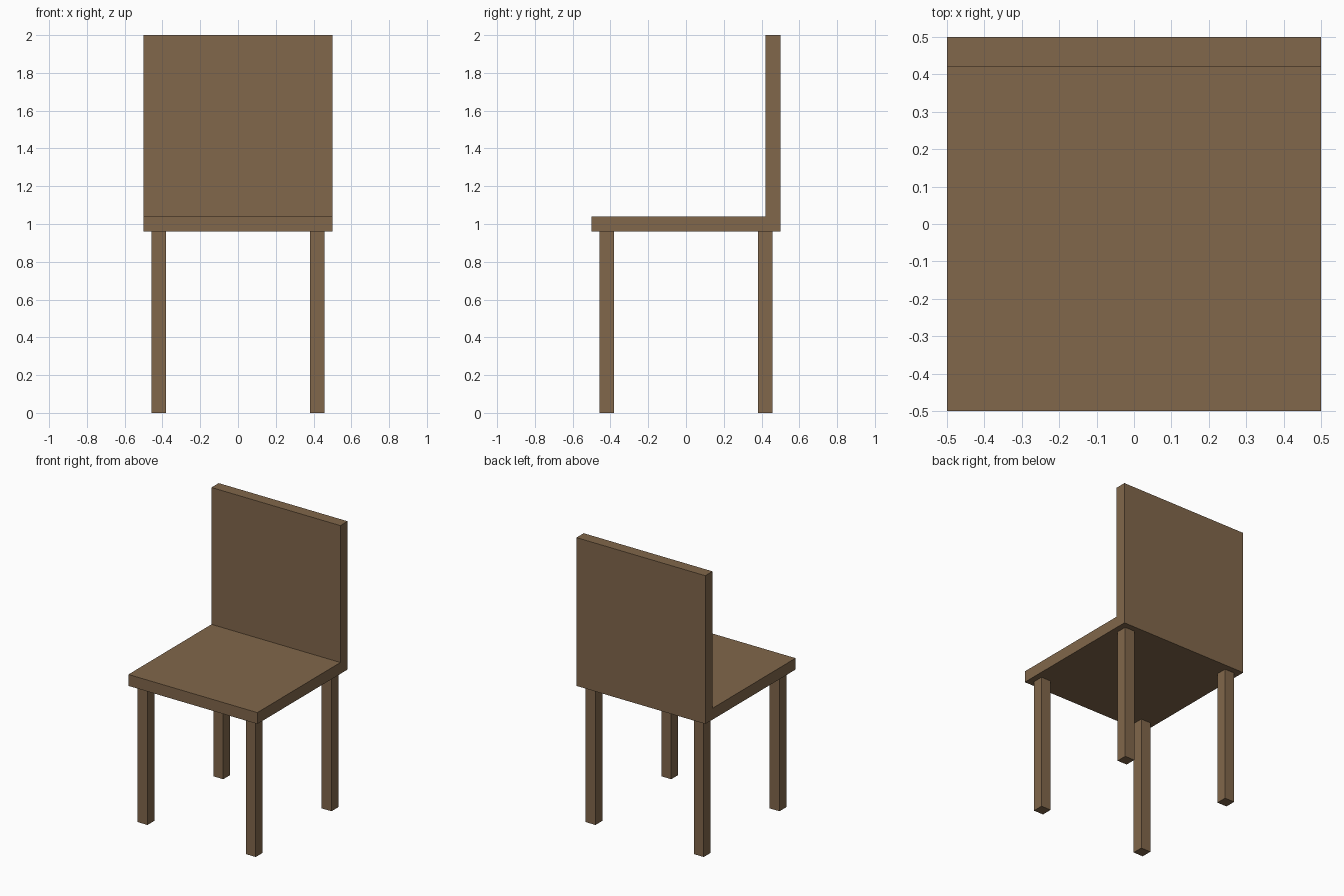
import bpy
import bmesh

if "Cube" in bpy.data.objects:
    bpy.data.objects.remove(bpy.data.objects["Cube"])

wood = bpy.data.materials.new("brown_wood")
wood.diffuse_color = (0.22, 0.135, 0.07, 1.0)
wood.use_nodes = True
wood.node_tree.nodes["Principled BSDF"].inputs["Base Color"].default_value = wood.diffuse_color


def prism(name, profile, x0, x1):
    """Extrude a (y, z) profile along x from x0 to x1."""
    bm = bmesh.new()
    face = bm.faces.new([bm.verts.new((x0, y, z)) for y, z in profile])
    ext = bmesh.ops.extrude_face_region(bm, geom=[face])
    verts = [g for g in ext["geom"] if isinstance(g, bmesh.types.BMVert)]
    bmesh.ops.translate(bm, verts=verts, vec=(x1 - x0, 0, 0))
    bmesh.ops.recalc_face_normals(bm, faces=bm.faces)
    mesh = bpy.data.meshes.new(name)
    bm.to_mesh(mesh)
    bm.free()
    mesh.materials.append(wood)
    obj = bpy.data.objects.new(name, mesh)
    bpy.context.collection.objects.link(obj)
    return obj


SEAT_BOTTOM, SEAT_TOP, BACK_TOP = 0.96, 1.04, 2.0
HALF, BACK_FRONT = 0.5, 0.42

# Seat and backrest as one L-shaped board
prism("seat_and_backrest", [
    (-HALF, SEAT_BOTTOM), (HALF, SEAT_BOTTOM), (HALF, BACK_TOP),
    (BACK_FRONT, BACK_TOP), (BACK_FRONT, SEAT_TOP), (-HALF, SEAT_TOP),
], -HALF, HALF)

# Four square legs, set in from the corners
LEG_CENTRE, LEG_HALF = 0.42, 0.038
for side, sx in (("left", -1), ("right", 1)):
    for end, sy in (("front", -1), ("back", 1)):
        x, y = sx * LEG_CENTRE, sy * LEG_CENTRE
        y0, y1 = y - LEG_HALF, y + LEG_HALF
        prism(f"{end}_{side}_leg",
              [(y0, 0), (y1, 0), (y1, SEAT_BOTTOM), (y0, SEAT_BOTTOM)],
              x - LEG_HALF, x + LEG_HALF)
